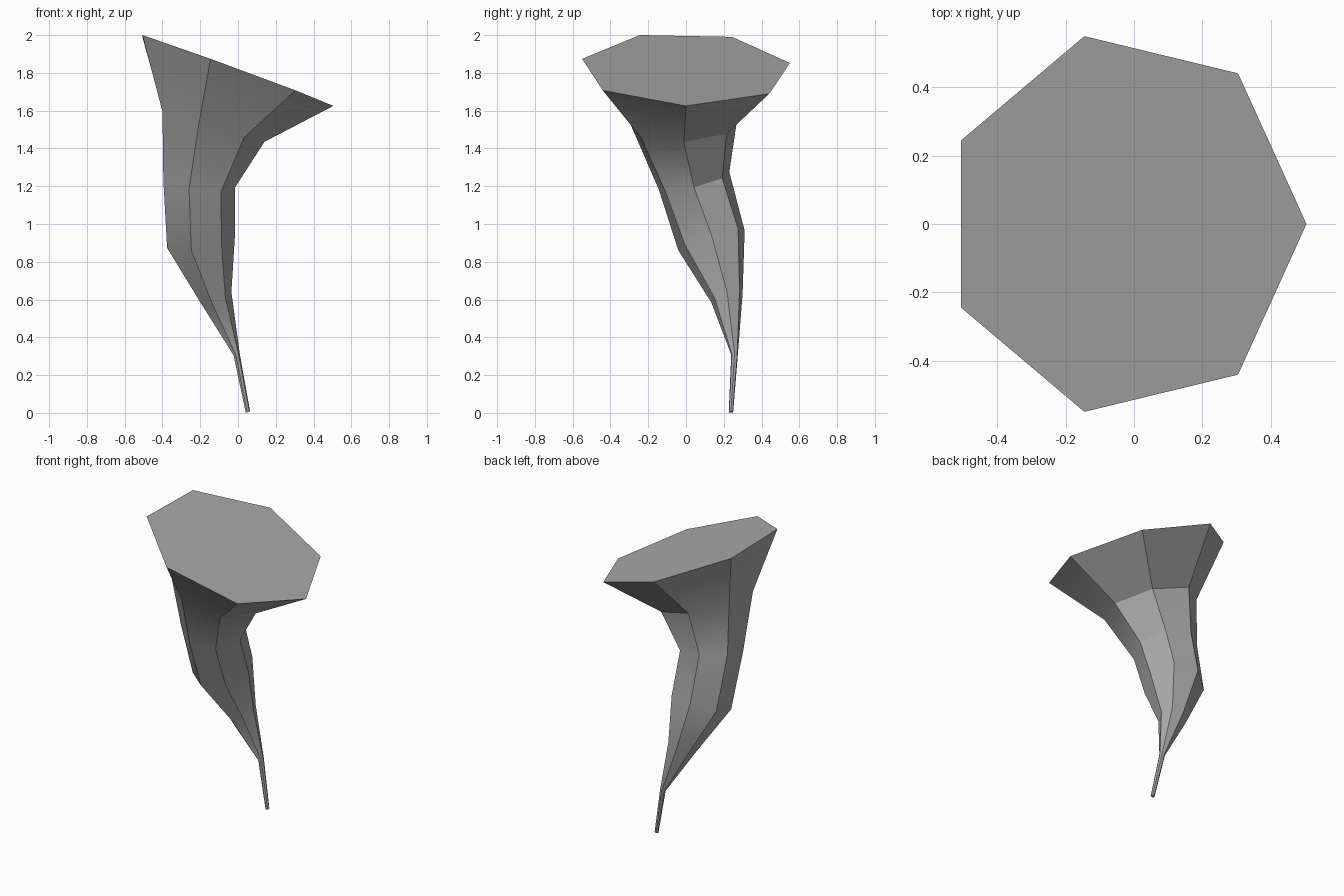
import bpy, bmesh
from math import cos, sin, tau, radians

if "Cube" in bpy.data.objects:
    bpy.data.objects.remove(bpy.data.objects["Cube"])

SIDES = 7

# Funnel rings, bottom to top: centre, radius in x and y, slope along x and y
RINGS = [
    ((0.052, 0.238, 0.004), (0.012, 0.012), (0.3, 0.0)),
    ((-0.008, 0.257, 0.31), (0.017, 0.018), (0.3, 0.1)),
    ((-0.12, 0.217, 0.615), (0.085, 0.085), (0.3, 0.3)),
    ((-0.205, 0.135, 0.918), (0.189, 0.18), (0.125, 0.3)),
    ((-0.215, 0.042, 1.224), (0.2, 0.192), (-0.147, 0.24)),
    ((-0.144, -0.012, 1.522), (0.284, 0.29), (-0.306, 0.04)),
    ((-0.027, 0.0, 1.82), (0.532, 0.564), (-0.366, -0.02)),
]


def add_ring(bm, centre, radii, slope):
    """Add one tilted seven-sided ring of vertices."""
    verts = []
    for i in range(SIDES):
        dx = radii[0] * cos(tau * i / SIDES)
        dy = radii[1] * sin(tau * i / SIDES)
        dz = dx * slope[0] + dy * slope[1]
        verts.append(bm.verts.new((centre[0] + dx, centre[1] + dy, centre[2] + dz)))
    return verts


# Grey cloud colour
grey = bpy.data.materials.new("storm_grey")
grey.use_nodes = True
colour = (0.4, 0.4, 0.4, 1.0)
grey.diffuse_color = colour
grey.node_tree.nodes["Principled BSDF"].inputs["Base Color"].default_value = colour

# Twisting funnel, lofted through the rings and closed at both ends
bm = bmesh.new()
rings = [add_ring(bm, *ring) for ring in RINGS]
for low, high in zip(rings, rings[1:]):
    for i in range(SIDES):
        j = (i + 1) % SIDES
        bm.faces.new((low[i], low[j], high[j], high[i]))
bm.faces.new(rings[-1])
bm.faces.new(rings[0][::-1])

mesh = bpy.data.meshes.new("whirlwind_funnel")
bm.to_mesh(mesh)
bm.free()
mesh.materials.append(grey)
funnel = bpy.data.objects.new("whirlwind_funnel", mesh)
bpy.context.collection.objects.link(funnel)

# Soft shading along the funnel, crisp edges around it
bpy.ops.object.select_all(action="DESELECT")
funnel.select_set(True)
bpy.context.view_layer.objects.active = funnel
bpy.ops.object.shade_smooth_by_angle(angle=radians(30))
